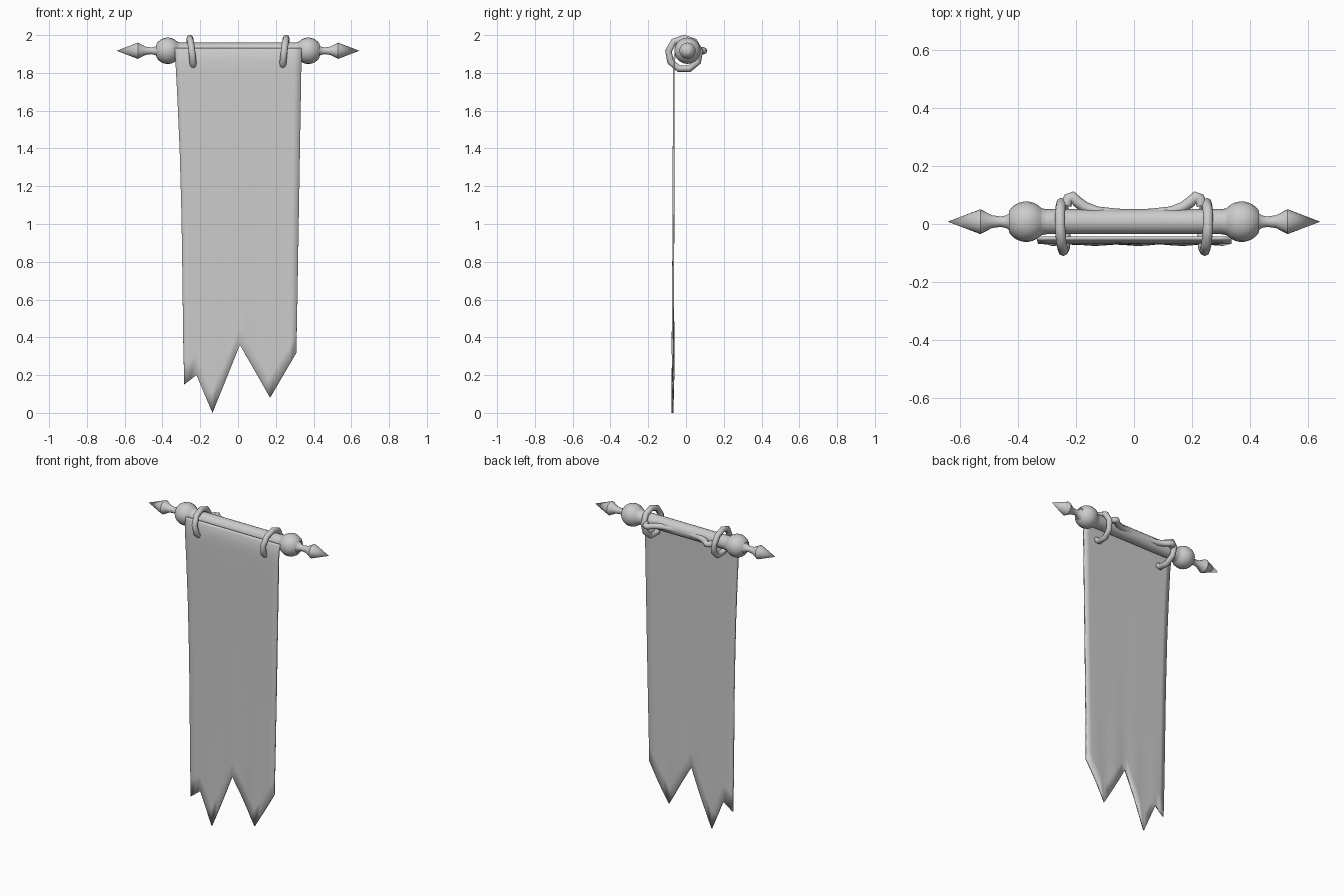
import bpy, bmesh, math
from mathutils import Matrix, Vector

if "Cube" in bpy.data.objects:
    bpy.data.objects.remove(bpy.data.objects["Cube"])

ROD_Y, ROD_Z = 0.008, 1.917


def add_mesh(name, bm, angle=40):
    bmesh.ops.recalc_face_normals(bm, faces=bm.faces)
    me = bpy.data.meshes.new(name)
    bm.to_mesh(me)
    bm.free()
    ob = bpy.data.objects.new(name, me)
    bpy.context.collection.objects.link(ob)
    bpy.ops.object.select_all(action='DESELECT')
    ob.select_set(True)
    bpy.context.view_layer.objects.active = ob
    bpy.ops.object.shade_smooth_by_angle(angle=math.radians(angle))
    return ob


def interp(t, pts):
    for (a, fa), (b, fb) in zip(pts, pts[1:]):
        if t <= b:
            return fa + (fb - fa) * max(0, t - a) / (b - a)
    return pts[-1][1]


# Turned rod with ball and spear finials, lathed about the x axis
half = [(-0.643, 0.0), (-0.53, 0.043), (-0.49, 0.022), (-0.46, 0.018),
        (-0.44, 0.022), (-0.428, 0.032)]
for i in range(9):
    a = math.radians(148 - i * 13)
    half.append((-0.372 + 0.07 * math.cos(a), 0.07 * math.sin(a)))
half += [(-0.318, 0.046), (-0.30, 0.043)]
profile = half + [(-x, r) for x, r in reversed(half)]
bm = bmesh.new()
vs = [bm.verts.new((x, ROD_Y, ROD_Z + r)) for x, r in profile]
es = [bm.edges.new(p) for p in zip(vs, vs[1:])]
bmesh.ops.spin(bm, geom=vs + es, cent=(0, ROD_Y, ROD_Z), axis=(1, 0, 0),
               angle=math.tau, steps=20, use_duplicate=False)
bmesh.ops.remove_doubles(bm, verts=bm.verts, dist=0.0002)
add_mesh("rod", bm)

# Tilted hanging rings
MAJOR, MINOR = 9, 8
for side, label in ((-1, "left"), (1, "right")):
    bm = bmesh.new()
    grid = []
    for i in range(MAJOR):
        a = math.tau * i / MAJOR + math.pi / 2
        row = []
        for j in range(MINOR):
            b = math.tau * j / MINOR
            r = 0.084 + 0.018 * math.cos(b)
            row.append(bm.verts.new((0.018 * math.sin(b), r * math.cos(a), r * math.sin(a))))
        grid.append(row)
    for i in range(MAJOR):
        for j in range(MINOR):
            p, q, k = grid[i], grid[(i + 1) % MAJOR], (j + 1) % MINOR
            bm.faces.new((p[j], q[j], q[k], p[k]))
    turn = Matrix.Rotation(side * 0.11, 4, 'Y') @ Matrix.Rotation(-side * 0.04, 4, 'Z')
    bmesh.ops.transform(bm, matrix=Matrix.Translation((side * 0.246, -0.01, 1.901)) @ turn,
                        verts=bm.verts)
    add_mesh("ring_" + label, bm, 60)

# Cord behind the rod, flaring out to hook the rings
path = [(0.235, 0.065), (0.226, 0.088), (0.212, 0.094), (0.196, 0.077),
        (0.17, 0.058), (0.13, 0.042), (0.06, 0.034)]
path = [(-x, y) for x, y in path] + [(0, 0.032)] + path[::-1]
cu = bpy.data.curves.new("cord", 'CURVE')
cu.dimensions = '3D'
cu.bevel_depth = 0.019
cu.bevel_resolution = 2
cu.use_fill_caps = True
sp = cu.splines.new('POLY')
sp.points.add(len(path) - 1)
for p, (x, y) in zip(sp.points, path):
    p.co = (x, y, ROD_Z, 1)
bpy.context.collection.objects.link(bpy.data.objects.new("cord", cu))

# Banner cloth: tapering sheet with a ragged hem and faint folds
hem = [(-0.285, 0.15), (-0.22, 0.20), (-0.135, 0.0), (0.01, 0.36), (0.17, 0.08), (0.31, 0.32)]
left = [(0.0, -0.285), (1.0, -0.298), (1.5, -0.312), (1.93, -0.335)]
right = [(0.0, 0.308), (0.32, 0.309), (1.0, 0.321), (1.93, 0.337)]
cols = []
for (a, _), (b, _) in zip(hem, hem[1:]):
    n = max(2, round((b - a) / 0.035))
    cols += [a + (b - a) * i / n for i in range(n)]
cols.append(hem[-1][0])
rows = [0, 0.06, 0.13, 0.22, 0.34, 0.5, 0.7, 0.85, 0.93, 0.96, 0.98, 0.992, 1]
bm = bmesh.new()
grid = []
for t in rows:
    line = []
    for x0 in cols:
        u = (x0 + 0.285) / 0.595
        z0 = interp(x0, hem)
        z = z0 + (1.93 - z0) * t
        lo, hi = interp(z, left), interp(z, right)
        x = x0 + (lo + (hi - lo) * u - x0) * min(1, t / 0.1)
        fold = 0.0025 * math.cos(math.tau * (x0 + 0.135) / 0.15) * max(0, 1 - t / 0.4)
        y = -0.069 + 0.005 * t - fold
        y += 0.016 * max(0, (z - 1.85) / 0.08) ** 2
        line.append(bm.verts.new((x, y, z)))
    grid.append(line)
for p, q in zip(grid, grid[1:]):
    for i in range(len(cols) - 1):
        bm.faces.new((p[i], p[i + 1], q[i + 1], q[i]))
cloth = add_mesh("banner_cloth", bm, 45)
mod = cloth.modifiers.new("thickness", 'SOLIDIFY')
mod.thickness = 0.009
mod.offset = 0
